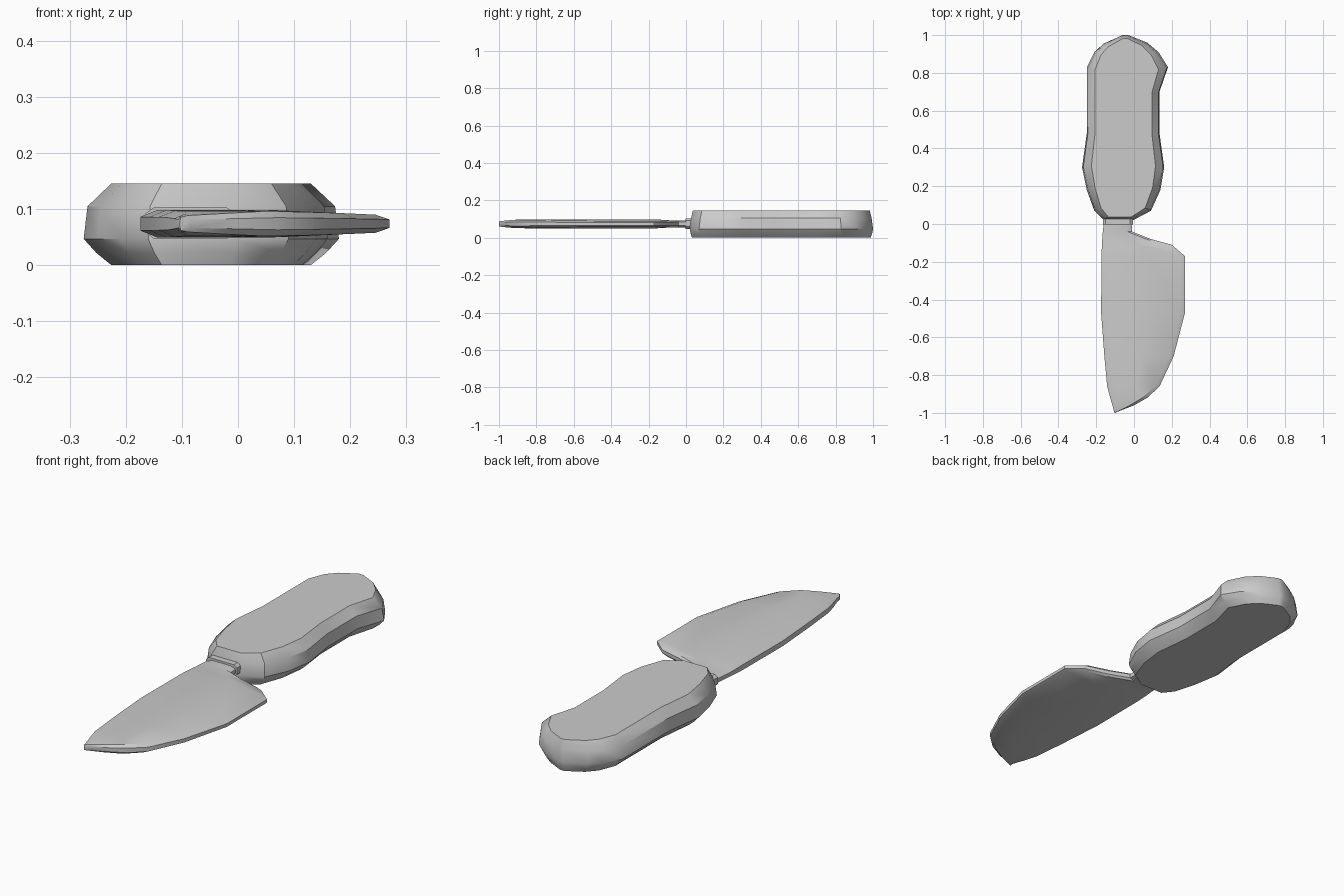
import bpy, bmesh, math

if "Cube" in bpy.data.objects:
    bpy.data.objects.remove(bpy.data.objects["Cube"])


def loft(name, rings, angle=30):
    """Skin a stack of equal-sized point rings and cap both ends."""
    bm = bmesh.new()
    loops = [[bm.verts.new(p) for p in ring] for ring in rings]
    n = len(loops[0])
    for a, b in zip(loops, loops[1:]):
        for i in range(n):
            j = (i + 1) % n
            bm.faces.new((a[i], a[j], b[j], b[i]))
    bm.faces.new(loops[0])
    bm.faces.new(loops[-1])
    bmesh.ops.recalc_face_normals(bm, faces=bm.faces)
    mesh = bpy.data.meshes.new(name)
    bm.to_mesh(mesh)
    bm.free()
    obj = bpy.data.objects.new(name, mesh)
    bpy.context.collection.objects.link(obj)
    bpy.ops.object.select_all(action='DESELECT')
    obj.select_set(True)
    bpy.context.view_layer.objects.active = obj
    bpy.ops.object.shade_smooth_by_angle(angle=math.radians(angle))
    return obj


# Handle: contoured outline, shrunk towards the flat top and bottom faces
outline = [(-0.03, 1.0), (0.07, 0.96), (0.13, 0.91), (0.18, 0.83), (0.135, 0.70),
           (0.135, 0.48), (0.16, 0.30), (0.14, 0.18), (0.09, 0.07), (-0.005, 0.02),
           (-0.16, 0.02), (-0.21, 0.07), (-0.25, 0.18), (-0.275, 0.30), (-0.25, 0.48),
           (-0.25, 0.83), (-0.21, 0.91), (-0.16, 0.955), (-0.06, 1.0)]
levels = [(0.0, 0.78, 0.975), (0.022, 0.90, 0.99), (0.047, 1.0, 1.0),
          (0.105, 0.97, 0.985), (0.146, 0.78, 0.965)]
loft("handle", [[(-0.05 + (x + 0.05) * sx, 0.5 + (y - 0.5) * sy, z)
                 for x, y in outline] for z, sx, sy in levels], 35)


# Blade: cross-sections from neck to tip, thinning towards the cutting edge
MID_Z = 0.074


def half_thickness(x):
    return 0.0245 - max(0.0, x - 0.06) * 0.045


def blade_section(y, left, right, thick):
    w = right - left
    a, b = left + min(0.03, w * 0.2), right - min(0.025, w * 0.2)
    m = a + (b - a) * 0.55
    top = [(left, 0.5), (a, 1.0), (m, 1.0), (b, 1.0), (right, 0.5)]
    pts = [(x, half_thickness(x) * k * thick) for x, k in top]
    return ([(x, y, MID_Z + h) for x, h in pts] +
            [(x, y, MID_Z - h) for x, h in reversed(pts)])


stations = [(0.04, -0.155, -0.015, 0.85), (-0.04, -0.165, -0.01, 0.75),
            (-0.08, -0.168, 0.09, 0.75), (-0.11, -0.17, 0.20, 0.85),
            (-0.17, -0.172, 0.27, 1.0), (-0.47, -0.174, 0.27, 1.0),
            (-0.70, -0.157, 0.21, 1.0), (-0.86, -0.142, 0.135, 0.95),
            (-0.92, -0.126, 0.07, 0.9), (-0.96, -0.114, 0.0, 0.75),
            (-0.993, -0.106, -0.085, 0.6), (-1.0, -0.103, -0.098, 0.5)]
loft("blade", [blade_section(*s) for s in stations])

# Collar joining neck and handle
loft("collar", [[(x, y, z) for x, z in ((-0.165, 0.06), (-0.15, 0.047), (-0.02, 0.047), (-0.005, 0.06),
                                        (-0.005, 0.092), (-0.02, 0.103), (-0.15, 0.103), (-0.165, 0.092))]
                for y in (-0.002, 0.04)])
